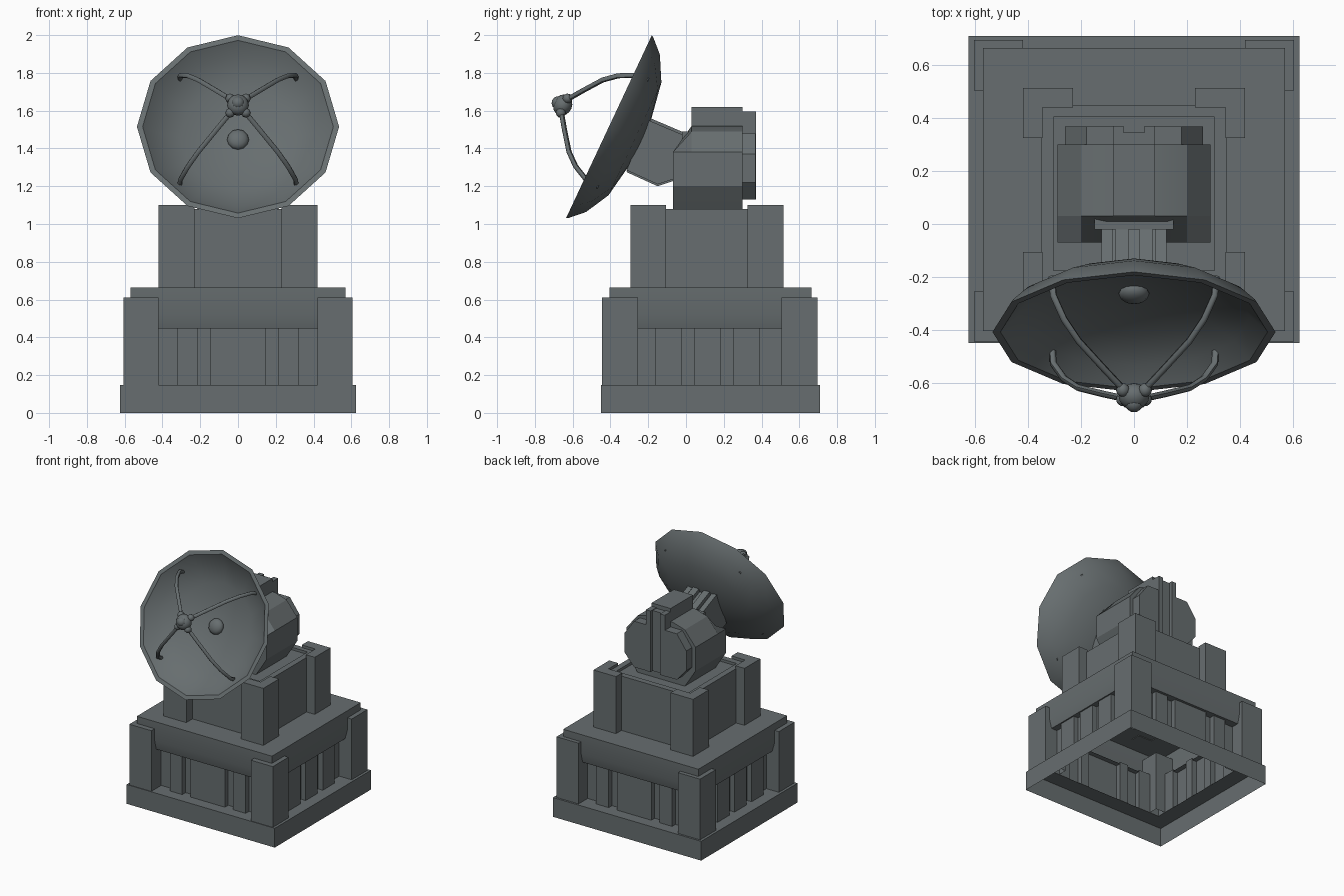
import bpy, bmesh, math
from mathutils import Matrix, Vector

if "Cube" in bpy.data.objects:
    bpy.data.objects.remove(bpy.data.objects["Cube"])

grey = bpy.data.materials.new("slate grey")
grey.diffuse_color = (0.135, 0.155, 0.16, 1)
grey.use_nodes = True
grey.node_tree.nodes["Principled BSDF"].inputs["Base Color"].default_value = grey.diffuse_color


def finish(name, bm, matrix=None, angle=35, fix=True):
    if fix:
        bmesh.ops.recalc_face_normals(bm, faces=bm.faces)
    me = bpy.data.meshes.new(name)
    bm.to_mesh(me)
    bm.free()
    ob = bpy.data.objects.new(name, me)
    bpy.context.collection.objects.link(ob)
    me.materials.append(grey)
    if matrix:
        ob.matrix_world = matrix
    bpy.ops.object.select_all(action='DESELECT')
    ob.select_set(True)
    bpy.context.view_layer.objects.active = ob
    bpy.ops.object.shade_smooth_by_angle(angle=math.radians(angle))
    return ob


def loft(name, rings, cap_start=True, cap_end=True, matrix=None, angle=35, fix=True):
    """Skin a stack of equal-length closed rings."""
    bm = bmesh.new()
    vs = [[bm.verts.new(p) for p in r] for r in rings]
    n = len(vs[0])
    for a, b in zip(vs, vs[1:]):
        for i in range(n):
            j = (i + 1) % n
            bm.faces.new((a[i], a[j], b[j], b[i]))
    if cap_start:
        bm.faces.new(vs[0][::-1])
    if cap_end:
        bm.faces.new(vs[-1])
    return finish(name, bm, matrix, angle, fix)


def prism(name, pts, axis, a, b, **kw):
    put = {'x': lambda p, t: (t, p[0], p[1]),
           'y': lambda p, t: (p[0], t, p[1]),
           'z': lambda p, t: (p[0], p[1], t)}[axis]
    return loft(name, [[put(p, t) for p in pts] for t in (a, b)], **kw)


def box(name, x0, x1, y0, y1, z0, z1, **kw):
    return prism(name, [(x0, y0), (x1, y0), (x1, y1), (x0, y1)], 'z', z0, z1, **kw)


def rect(hx, hy, z, yc):
    return [(-hx, yc - hy, z), (hx, yc - hy, z), (hx, yc + hy, z), (-hx, yc + hy, z)]


YC = 0.13    # centre of the base in y
YB = 0.115   # centre of the upper block in y

# Base skirt: open underneath, with a ledge on top
loft("base_skirt", [rect(.625, .58, 0, YC), rect(.625, .58, .147, YC), rect(.5, .455, .147, YC)],
     False, False, fix=False)

# Ribbed wall: one folded outline extruded upward
W, D, RIB = .5, .455, .04
front_ribs = [(-.32, -.215), (-.145, .145), (.215, .32)]
side_ribs = [(-.295, -.15), (-.085, .055), (.12, .26)]


def folded(ribs):
    out = []
    for a, b in ribs:
        out += [(a, 0), (a, RIB), (b, RIB), (b, 0)]
    return out


outline = [(-W, YC - D)] + [(t, YC - D - d) for t, d in folded(front_ribs)]
outline += [(W, YC - D)] + [(W + d, YC + t) for t, d in folded(side_ribs)]
outline += [(W, YC + D)] + [(t, YC + D + d) for t, d in folded(front_ribs)[::-1]]
outline += [(-W, YC + D)] + [(-W - d, YC + t) for t, d in folded(side_ribs)[::-1]]
prism("ribbed_wall", outline, 'z', .147, .46, cap_start=False, cap_end=False, fix=False)

# Deck slab with an undercut lower edge
loft("deck_slab", [rect(.5, .455, .446, YC), rect(.55, .515, .446, YC), rect(.57, .535, .52, YC),
                   rect(.57, .535, .665, YC)], False, True, fix=False)

# Upper block with a shallow tray on top
loft("upper_block", [rect(.35, .335, .665, YB), rect(.35, .335, 1.08, YB), rect(.305, .29, 1.08, YB),
                     rect(.305, .29, 1.06, YB)], False, True, fix=False)

# Corner pillars: square below, L-shaped around the block above
for sx in (-1, 1):
    for sy, tag in ((-1, "front"), (1, "back")):
        side = "left" if sx < 0 else "right"
        xs = sorted((sx * .42, sx * .605))
        ys = sorted((YC - .005 + sy * .38, YC - .005 + sy * .57))
        box(f"lower_pillar_{tag}_{side}", *xs, *ys, .147, .61, cap_start=False)
        ell = [(.42, .405), (.42, .215), (.345, .215), (.345, .33), (.23, .33), (.23, .405)]
        prism(f"upper_pillar_{tag}_{side}", [(sx * x, .11 + sy * y) for x, y in ell],
              'z', .66, 1.1)

# Turret head: faceted barrel with a sloped front
half = [(.2, 1.06), (.24, 1.12), (.29, 1.2), (.29, 1.38), (.2, 1.49), (.1, 1.52)]
ring = half + [(-x, z) for x, z in half[::-1]]
loft("turret_head", [[(x, -.07, min(z, 1.38)) for x, z in ring],
                     [(x, .03, z) for x, z in ring],
                     [(x, .30, z) for x, z in ring]], angle=25)
box("turret_top_ridge", -.08, .08, .03, .30, 1.45, 1.62)

# Back plates, ribs and centre groove
lobe = [(.07, 1.13), (.18, 1.13), (.26, 1.22), (.26, 1.37), (.18, 1.48), (.07, 1.48)]
for sx, side in ((-1, "left"), (1, "right")):
    prism(f"back_plate_{side}", [(sx * x, z) for x, z in lobe], 'y', .29, .368)
    box(f"back_rib_{side}", *sorted((sx * .04, sx * .08)), .29, .37, 1.13, 1.595)
box("back_groove", -.045, .045, .29, .345, 1.13, 1.59)

# Neck joining head and dish
neck = [(-.2, 1.565), (0, 1.48), (.03, 1.4), (0, 1.25), (-.15, 1.2), (-.315, 1.275)]
core = [(-.2, 1.535), (0, 1.45), (.03, 1.4), (0, 1.27), (-.15, 1.235), (-.3, 1.3)]
prism("neck_core", core, 'x', -.11, .11)
for sx, side in ((-1, "left"), (1, "right")):
    prism(f"neck_inner_bar_{side}", neck, 'x', *sorted((sx * .02, sx * .07)))
    prism(f"neck_outer_bar_{side}", [(y, z - .015 if z > 1.4 else z + .01) for y, z in neck],
          'x', *sorted((sx * .082, sx * .122)))
box("neck_collar", -.15, .15, -.02, .035, 1.25, 1.49)

# Dish frame: local z is the direction the dish faces
M = Matrix.Translation((0, -.408, 1.515)) @ Matrix.Rotation(math.atan2(.906, .425), 4, 'X')

# Dish: a twelve-sided shell, outer profile then inner profile (radius, depth)
prof = [(.06, .19), (.13, .186), (.33, .152), (.46, .082), (.528, .012), (.535, 0),
        (.505, 0), (.44, .065), (.31, .13), (.12, .163), (.05, .167)]
loft("dish", [[(r * math.sin(i * math.pi / 6), r * math.cos(i * math.pi / 6), -d)
               for i in range(12)] for r, d in prof], matrix=M, angle=40)


def ball(name, r, loc, scale=(1, 1, 1), seg=12):
    bm = bmesh.new()
    bmesh.ops.create_uvsphere(bm, u_segments=seg, v_segments=seg // 2 + 2, radius=r)
    bmesh.ops.scale(bm, vec=scale, verts=bm.verts)
    bmesh.ops.translate(bm, vec=loc, verts=bm.verts)
    return finish(name, bm, M, 60)


# Centre boss, receiver and its sockets
ball("dish_boss", .058, (0, 0, -.16), (1, 1, .6))
ball("receiver", .058, (0, 0, .27), (1, 1, .85))
ball("receiver_tip", .035, (0, 0, .30), (1, 1, .9), 8)
path = [(.31, .085), (.305, .01), (.265, -.07), (.21, -.135), (.113, -.207), (.035, -.262)]
for sx in (-1, 1):
    for sy in (-1, 1):
        tag = ("upper" if sy > 0 else "lower") + ("_left" if sx < 0 else "_right")
        ball("receiver_socket_" + tag, .026, (sx * .042, sy * .042, .262), seg=8)
        # Curved strut from the dish to the receiver
        cu = bpy.data.curves.new("strut_" + tag, 'CURVE')
        cu.dimensions = '3D'
        cu.bevel_depth = .0135
        cu.bevel_resolution = 1
        cu.use_fill_caps = True
        sp = cu.splines.new('POLY')
        sp.points.add(len(path) - 1)
        for p, (r, d) in zip(sp.points, path):
            p.co = (sx * r, sy * r, -d, 1)
        cu.materials.append(grey)
        ob = bpy.data.objects.new("strut_" + tag, cu)
        bpy.context.collection.objects.link(ob)
        ob.matrix_world = M
        bpy.ops.object.select_all(action='DESELECT')
        ob.select_set(True)
        bpy.context.view_layer.objects.active = ob
        bpy.ops.object.convert(target='MESH')
        bpy.ops.object.shade_smooth_by_angle(angle=math.radians(60))
